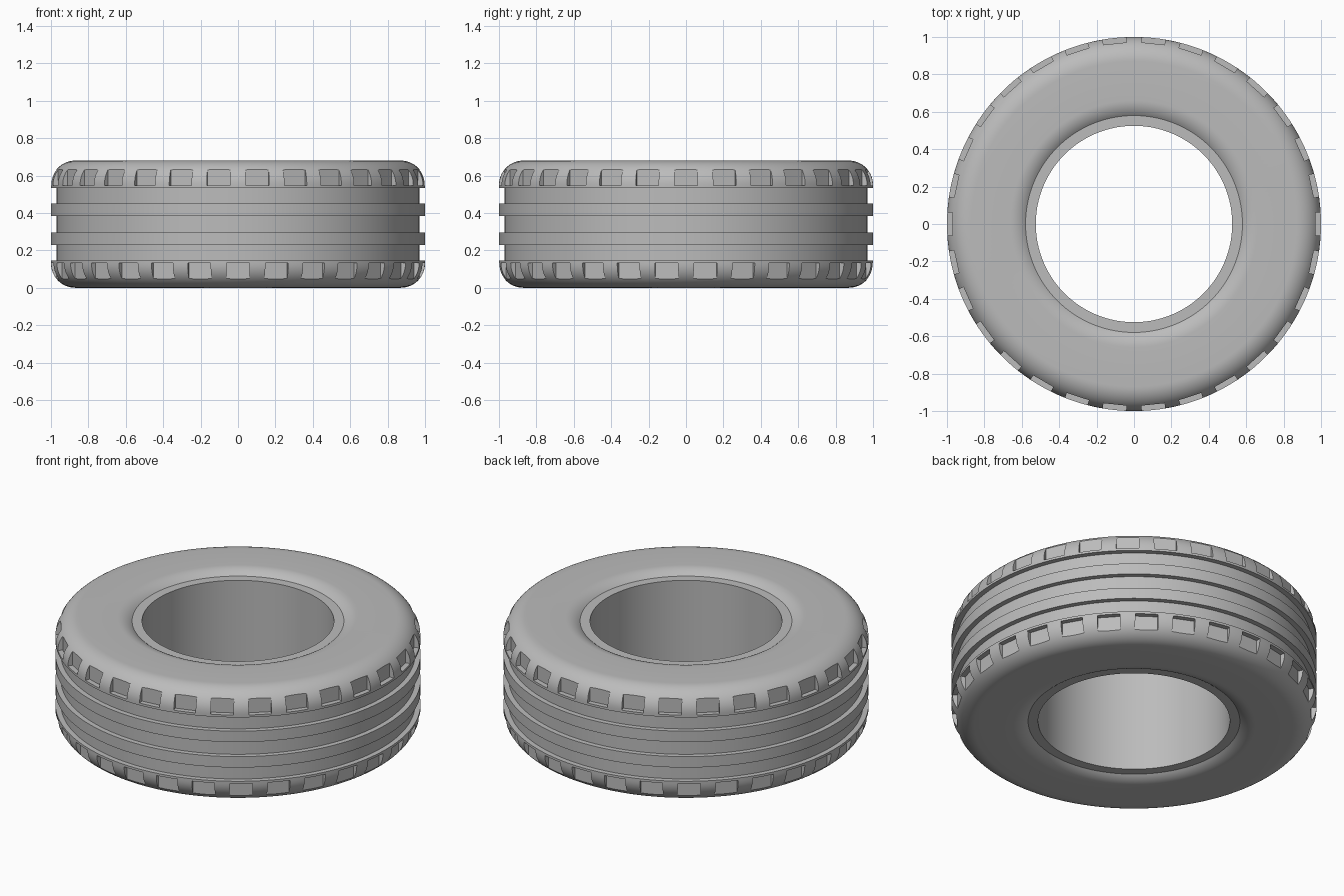
import bpy, bmesh, math
from mathutils import Matrix

cube = bpy.data.objects.get("Cube")
if cube:
    bpy.data.objects.remove(cube, do_unlink=True)

HEIGHT, TREAD, GROOVE = 0.68, 1.0, 0.97
MID = HEIGHT / 2
SEGMENTS = 180
NOTCHES = 30

rubber = bpy.data.materials.new("grey rubber")
rubber.use_nodes = True
rubber.diffuse_color = (0.5, 0.5, 0.5, 1)
rubber.node_tree.nodes["Principled BSDF"].inputs["Base Color"].default_value = (0.5, 0.5, 0.5, 1)


def make_object(name, bm):
    mesh = bpy.data.meshes.new(name)
    bmesh.ops.recalc_face_normals(bm, faces=bm.faces)
    bm.to_mesh(mesh)
    bm.free()
    obj = bpy.data.objects.new(name, mesh)
    bpy.context.collection.objects.link(obj)
    return obj


def arc(r, z, radius, start, end, steps):
    angles = [math.radians(start + (end - start) * i / steps) for i in range(steps + 1)]
    return [(r + radius * math.cos(a), z + radius * math.sin(a)) for a in angles]


# Upper half of the cross-section: bead, sidewall, shoulder, groove, rib, groove
upper = [(0.525, 0.65), (0.58, 0.65)]
upper += arc(0.661, 0.555, 0.125, 130.5, 90, 8)
upper += arc(0.87, 0.55, 0.13, 90, 0, 14)
upper += [(TREAD, 0.533), (GROOVE, 0.533), (GROOVE, 0.45),
          (TREAD, 0.45), (TREAD, 0.384), (GROOVE, 0.384)]
profile = upper + [(r, HEIGHT - z) for r, z in reversed(upper)]

# Tyre body: the closed profile revolved around z
bm = bmesh.new()
rings = []
for i in range(SEGMENTS):
    a = math.tau * i / SEGMENTS
    rings.append([bm.verts.new((r * math.cos(a), r * math.sin(a), z)) for r, z in profile])
for i, ring in enumerate(rings):
    following = rings[(i + 1) % SEGMENTS]
    for j in range(len(profile)):
        k = (j + 1) % len(profile)
        bm.faces.new((ring[j], following[j], following[k], ring[k]))
tyre = make_object("tyre", bm)
tyre.data.materials.append(rubber)

# Shoulder notch cutters: two staggered rows of blocks
bm = bmesh.new()
for side, offset in ((1, 0), (-1, 0.5)):
    for i in range(NOTCHES):
        turn = Matrix.Rotation(math.tau * (i + offset) / NOTCHES, 4, "Z")
        place = Matrix.Translation((GROOVE + 0.05, 0, MID + side * 0.267))
        size = Matrix.Diagonal((0.1, 0.125, 0.12, 1))
        bmesh.ops.create_cube(bm, size=1, matrix=turn @ place @ size)
cutter = make_object("notch_cutter", bm)
cutter.data.materials.append(rubber)
cutter.hide_render = True

# Cut the notches, then remove the helper
cut = tyre.modifiers.new("notches", "BOOLEAN")
cut.operation = "DIFFERENCE"
cut.solver = "EXACT"
cut.object = cutter
bpy.ops.object.select_all(action="DESELECT")
tyre.select_set(True)
bpy.context.view_layer.objects.active = tyre
bpy.ops.object.modifier_apply(modifier=cut.name)
bpy.data.objects.remove(cutter, do_unlink=True)

bpy.ops.object.shade_smooth_by_angle(angle=math.radians(30))
